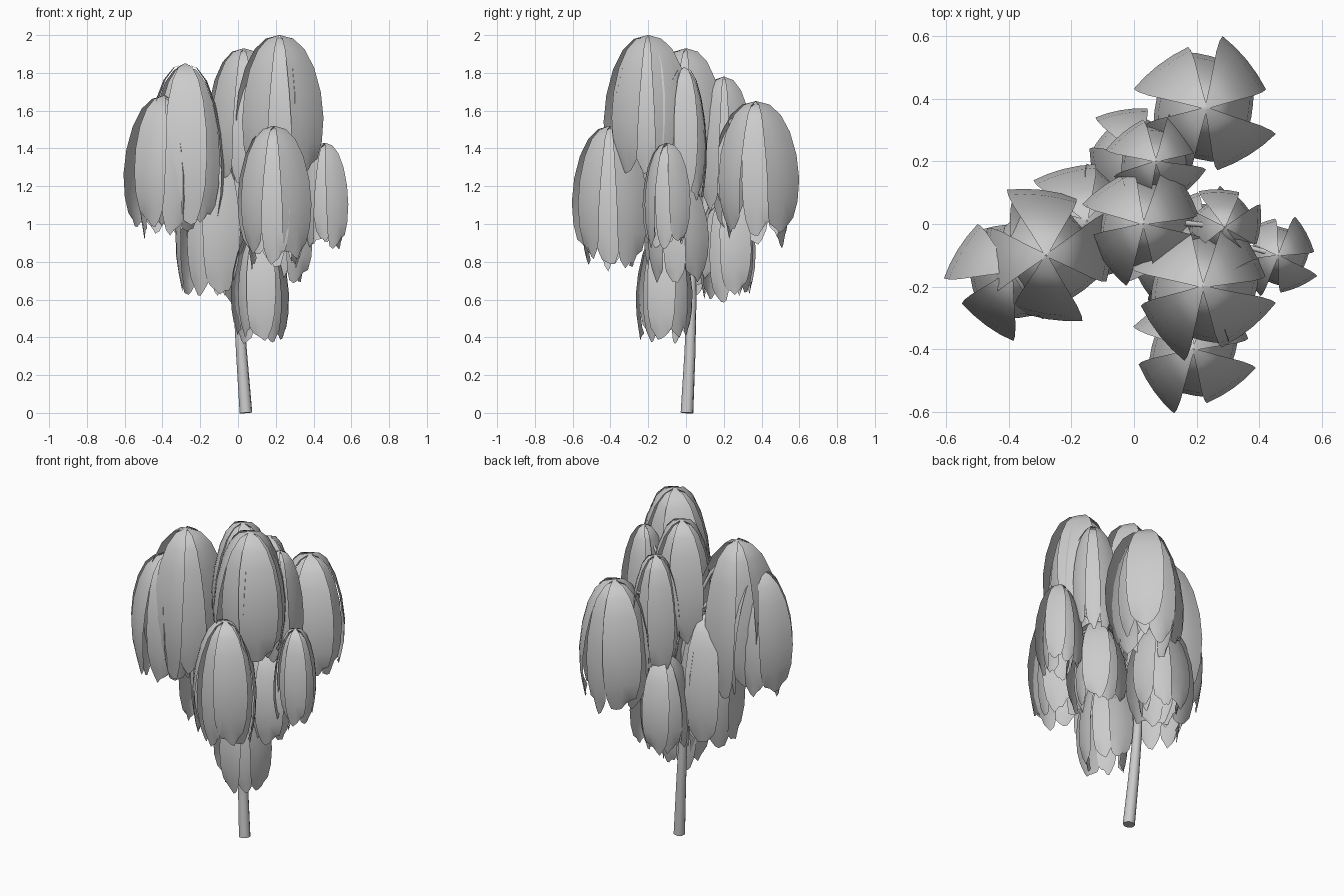
import bpy, bmesh, math, random
from mathutils import Vector

random.seed(4)
if "Cube" in bpy.data.objects:
    bpy.data.objects.remove(bpy.data.objects["Cube"])


def make_material(name, value):
    mat = bpy.data.materials.new(name)
    mat.use_nodes = True
    mat.diffuse_color = (value, value, value, 1)
    mat.node_tree.nodes["Principled BSDF"].inputs["Base Color"].default_value = (value, value, value, 1)
    return mat


GREY = make_material("plain grey", 0.6)

# Drooping outline of one leaf: (share of the radius, share of the drop, share of the width)
PROFILE = [(0.0, 0.0, 0.04), (0.3, 0.025, 0.35), (0.55, 0.1, 0.62), (0.76, 0.23, 0.85),
           (0.92, 0.4, 0.98), (1.0, 0.58, 1.0), (0.98, 0.75, 0.92), (0.91, 0.87, 0.75),
           (0.83, 0.97, 0.48)]
COLUMNS = [-1, -0.5, 0, 0.5, 1]


def add_leaf(bm, apex, angle, radius, drop, half_width, twist):
    out = Vector((math.cos(angle), math.sin(angle), 0))
    side = Vector((-out.y, out.x, 0))
    tip = random.uniform(-0.5, 0.5)
    rows = []
    for i, (r, d, w) in enumerate(PROFILE):
        last = i == len(PROFILE) - 1
        row = []
        for s in COLUMNS:
            fall = d * drop
            if last:  # ragged tip, off to one side
                fall += drop * (random.uniform(0.0, 0.04) - 0.06 * abs(s - tip))
            reach = radius * r * (1 + twist * s - 0.06 * s * s)
            p = apex + out * reach + side * (s * w * half_width)
            p.z -= fall
            row.append(bm.verts.new(p))
        rows.append(row)
    for a, b in zip(rows, rows[1:]):
        for k in range(len(COLUMNS) - 1):
            bm.faces.new((a[k], b[k], b[k + 1], a[k + 1]))


def make_leaf_cluster(name, x, y, top, bottom, radius, turn):
    bm = bmesh.new()
    # Four broad outer leaves with four narrower ones tucked between them
    for i in range(8):
        outer = i % 2 == 0
        angle = math.radians(turn + 45 * i + random.uniform(-5, 5))
        add_leaf(bm, Vector((x, y, top - (0 if outer else 0.012))), angle,
                 radius * (random.uniform(0.91, 0.98) if outer else random.uniform(0.68, 0.8)),
                 (top - bottom) * random.uniform(0.9, 1.0),
                 radius * (0.5 if outer else 0.4), 0.1)
    mesh = bpy.data.meshes.new(name)
    bm.to_mesh(mesh)
    bm.free()
    mesh.materials.append(GREY)
    mesh.shade_smooth()
    obj = bpy.data.objects.new(name, mesh)
    bpy.context.collection.objects.link(obj)


def make_tube(name, points, radius, tip):
    curve = bpy.data.curves.new(name, "CURVE")
    curve.dimensions = "3D"
    curve.bevel_depth = radius
    curve.bevel_resolution = 2
    curve.use_fill_caps = True
    spline = curve.splines.new("POLY")
    spline.points.add(len(points) - 1)
    for i, p in enumerate(points):
        spline.points[i].co = (*p, 1)
        spline.points[i].radius = 1 + (tip - 1) * i / (len(points) - 1)
    curve.materials.append(GREY)
    obj = bpy.data.objects.new(name, curve)
    bpy.context.collection.objects.link(obj)


# Hanging leaf clusters: x, y, top, bottom, radius, turn in degrees
CLUSTERS = {
    "crown_front": (0.22, -0.20, 2.0, 1.2, 0.22, 45),
    "crown_middle": (0.03, 0.0, 1.93, 1.15, 0.19, 45),
    "crown_left": (0.29, -0.01, 1.83, 1.1, 0.125, 5),
    "crown_back": (0.07, 0.20, 1.78, 1.05, 0.15, 50),
    "crown_right": (-0.28, -0.10, 1.85, 0.92, 0.22, 5),
    "outer_right": (-0.39, -0.15, 1.68, 0.92, 0.2, 65),
    "outer_back": (0.23, 0.37, 1.65, 0.87, 0.215, 45),
    "outer_front": (0.19, -0.40, 1.52, 0.76, 0.19, 45),
    "outer_left": (0.46, -0.10, 1.43, 0.86, 0.125, 40),
    "lower_right": (-0.15, 0.01, 1.41, 0.57, 0.2, 20),
    "lower_back": (0.01, 0.22, 1.19, 0.58, 0.165, 20),
    "lower_left": (0.23, -0.05, 1.25, 0.67, 0.16, 45),
    "lowest_front": (0.115, -0.12, 0.98, 0.36, 0.155, 0),
}

# Trunk, gently leaning
TRUNK = [(0.042, 0.005, 0.0), (0.02, 0.02, 0.3), (0.0, 0.03, 0.6), (-0.01, 0.03, 0.9),
         (0.0, 0.02, 1.3), (0.03, 0.01, 1.9)]
make_tube("trunk", TRUNK, 0.034, 0.4)

# Leaf clusters, each carried by a thin branch
for name, (x, y, top, bottom, radius, turn) in CLUSTERS.items():
    make_leaf_cluster(name + "_leaves", x, y, top, bottom, radius, turn)
    root = max((p for p in TRUNK if p[2] < top - 0.25), key=lambda p: p[2])
    middle = ((x + root[0]) / 2, (y + root[1]) / 2, root[2] * 0.4 + top * 0.6)
    make_tube(name + "_branch", [root, middle, (x, y, top - 0.03)], 0.012, 0.6)
